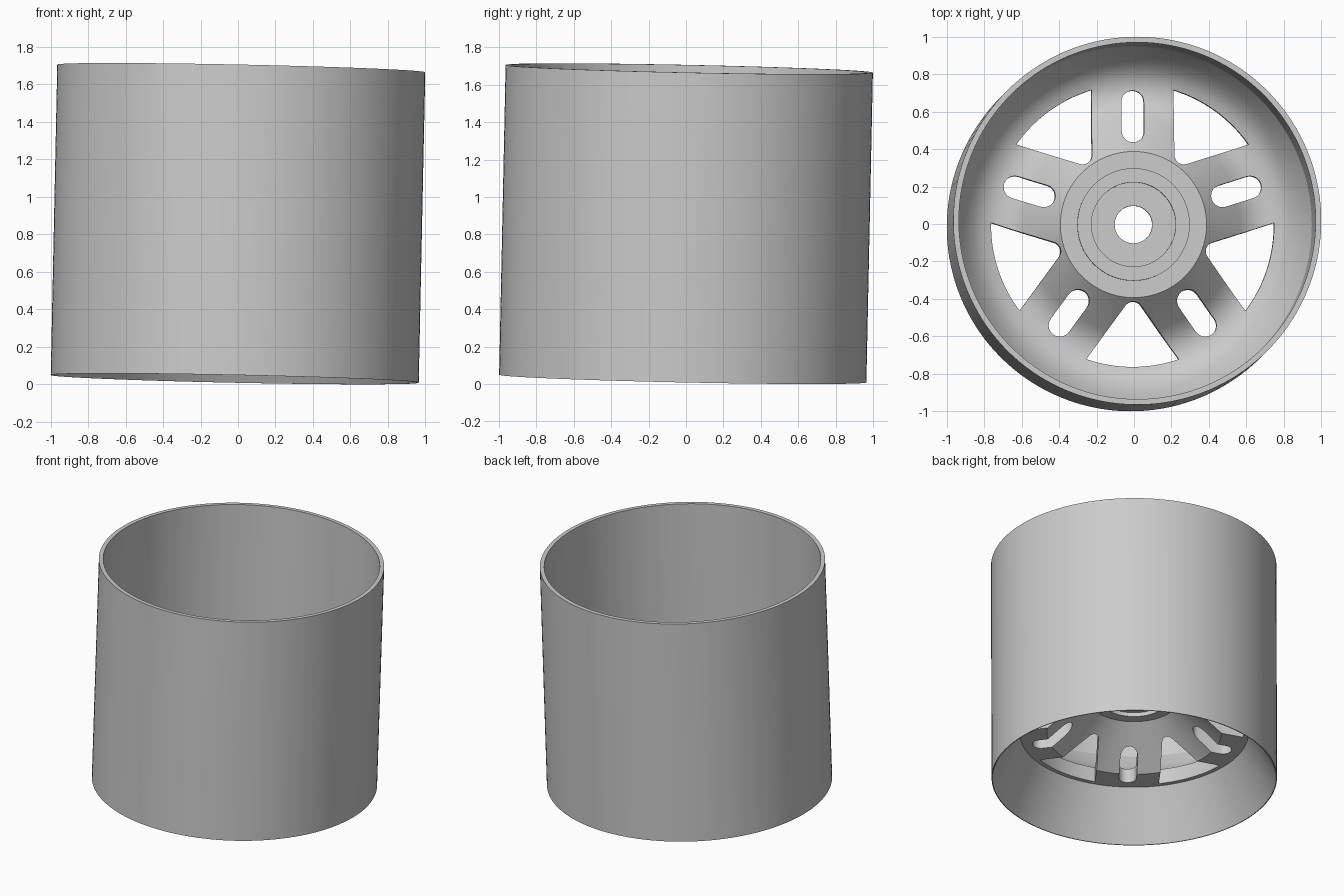
import bpy, bmesh, math
from mathutils import Vector, Matrix

cube = bpy.data.objects.get("Cube")
if cube:
    bpy.data.objects.remove(cube, do_unlink=True)

SPOKES = 5
RADIUS, LENGTH = 0.982, 1.657

metal = bpy.data.materials.new("grey metal")
metal.use_nodes = True
grey = (0.6, 0.6, 0.6, 1)
metal.diffuse_color = grey
metal.node_tree.nodes["Principled BSDF"].inputs["Base Color"].default_value = grey


def add_object(name, bm):
    bmesh.ops.recalc_face_normals(bm, faces=bm.faces)
    mesh = bpy.data.meshes.new(name)
    bm.to_mesh(mesh)
    bm.free()
    obj = bpy.data.objects.new(name, mesh)
    bpy.context.collection.objects.link(obj)
    return obj


def lathe(name, profile, steps=144):
    """Revolve a closed (radius, height) profile around z."""
    bm = bmesh.new()
    rings = []
    for i in range(steps):
        turn = Matrix.Rotation(math.tau * i / steps, 3, 'Z')
        rings.append([bm.verts.new(turn @ Vector((r, 0, z))) for r, z in profile])
    n = len(profile)
    for i in range(steps):
        a, b = rings[i], rings[(i + 1) % steps]
        for j in range(n):
            k = (j + 1) % n
            bm.faces.new((a[j], b[j], b[k], a[k]))
    return add_object(name, bm)


def arc(cx, radius, start, end, steps):
    """Points on an arc centred on the x axis, angles in degrees."""
    angles = [math.radians(start + (end - start) * i / steps) for i in range(steps + 1)]
    return [(cx + radius * math.cos(a), radius * math.sin(a)) for a in angles]


def prisms(name, outline, first_angle, low=0.2, high=1.0):
    """Upright prisms of one outline, repeated around the axle."""
    bm = bmesh.new()
    for i in range(SPOKES):
        turn = Matrix.Rotation(math.radians(first_angle) + math.tau * i / SPOKES, 3, 'Z')
        face = bm.faces.new([bm.verts.new(turn @ Vector((x, y, low))) for x, y in outline])
        top = bmesh.ops.extrude_face_region(bm, geom=[face])
        verts = [v for v in top["geom"] if isinstance(v, bmesh.types.BMVert)]
        bmesh.ops.translate(bm, verts=verts, vec=(0, 0, high - low))
    return add_object(name, bm)


# Wheel: outer barrel, conical flange, web and raised hub in one section
section = [
    (RADIUS, 0), (RADIUS, LENGTH), (0.952, LENGTH), (0.952, 0.68),
    (0.90, 0.58), (0.85, 0.515), (0.80, 0.475), (0.74, 0.455), (0.68, 0.455),
    (0.62, 0.475), (0.57, 0.515), (0.39, 0.69),
    (0.30, 0.69), (0.30, 0.72), (0.225, 0.72), (0.225, 0.69), (0.10, 0.69),
    (0.10, 0.63), (0.225, 0.63), (0.225, 0.60), (0.30, 0.60),
    (0.60, 0.35), (0.787, 0.35), (0.976, 0),
]
wheel = lathe("wheel_rim", section)

# Window outline: sides parallel to the spokes, rounded tip, curved outer edge
half_spoke, fillet, outer = 0.22, 0.05, 0.755
tip = (half_spoke + fillet) / math.sin(math.pi / SPOKES)
spread = 180 / SPOKES - math.degrees(math.asin(half_spoke / outer))
window = arc(0, outer, -spread, spread, 16)
window += arc(tip, fillet, 90 + 180 / SPOKES, 270 - 180 / SPOKES, 10)

# Slot outline: a rounded bar along each spoke
slot = arc(0.66, 0.06, -90, 90, 10) + arc(0.50, 0.06, 90, 270, 10)

cutters = [prisms("window_cutter", window, 54), prisms("slot_cutter", slot, 90)]
for cutter in cutters:
    cutter.hide_render = True
    cut = wheel.modifiers.new(cutter.name, 'BOOLEAN')
    cut.operation = 'DIFFERENCE'
    cut.solver = 'EXACT'
    cut.object = cutter

# Bake the cuts and drop the cutters
graph = bpy.context.evaluated_depsgraph_get()
cut_mesh = bpy.data.meshes.new_from_object(wheel.evaluated_get(graph))
wheel.modifiers.clear()
wheel.data = cut_mesh
for cutter in cutters:
    bpy.data.objects.remove(cutter, do_unlink=True)
wheel.data.materials.clear()
wheel.data.materials.append(metal)

# Lean the axle slightly and rest the lowest edge on the ground
axle = Vector((0.021, 0.021, 1)).normalized()
lean = Vector((0, 0, 1)).rotation_difference(axle).to_matrix().to_4x4()
wheel.data.transform(lean @ Matrix.Translation((0, 0, -LENGTH / 2)))
lowest = min(v.co.z for v in wheel.data.vertices)
wheel.data.transform(Matrix.Translation((0, 0, -lowest)))

bpy.ops.object.select_all(action='DESELECT')
wheel.select_set(True)
bpy.context.view_layer.objects.active = wheel
bpy.ops.object.shade_smooth_by_angle(angle=math.radians(25))
